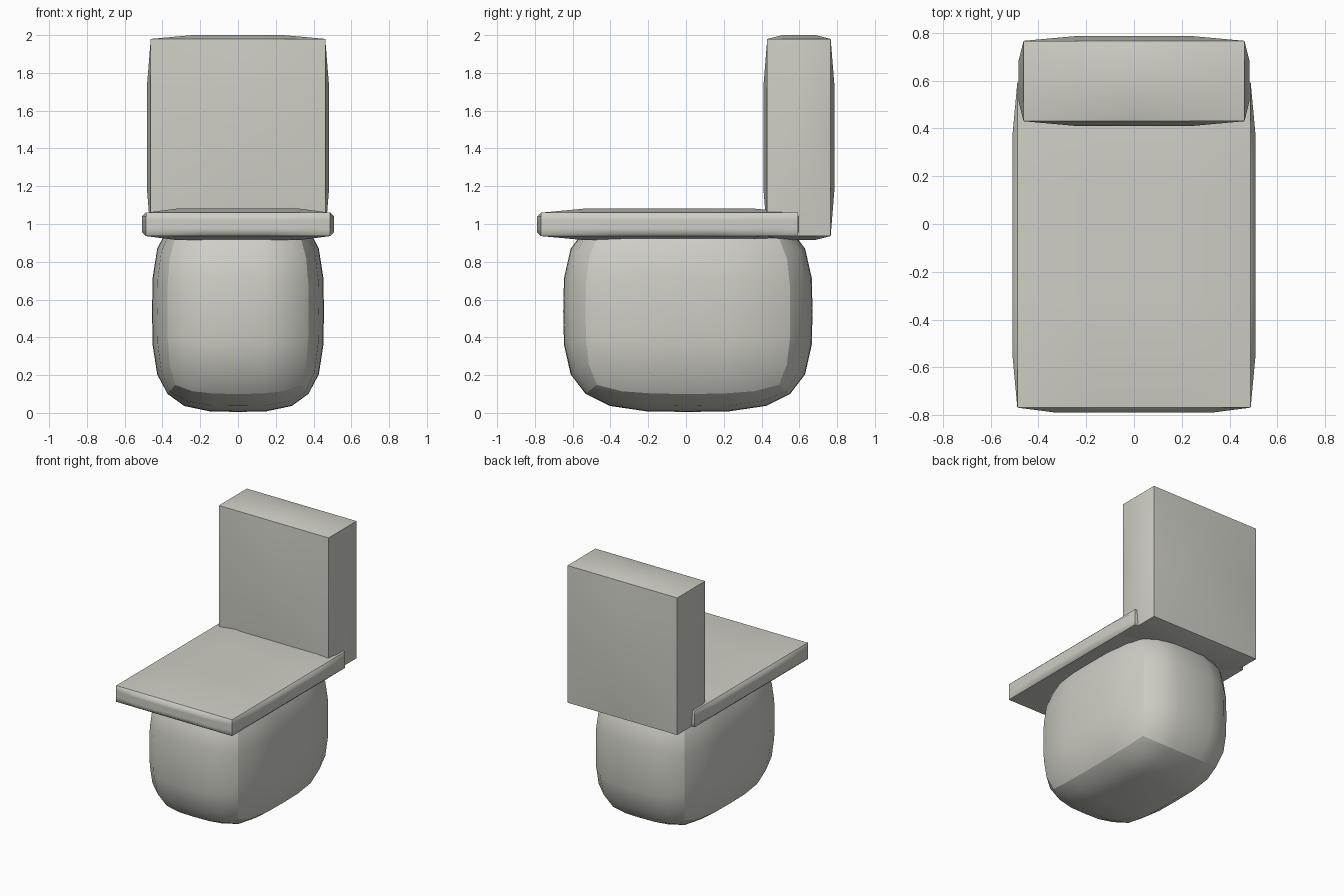
import bpy, bmesh

if "Cube" in bpy.data.objects:
    bpy.data.objects.remove(bpy.data.objects["Cube"])

mat = bpy.data.materials.new("warm pale grey")
mat.diffuse_color = (0.62, 0.62, 0.56, 1)
mat.use_nodes = True
mat.node_tree.nodes["Principled BSDF"].inputs["Base Color"].default_value = mat.diffuse_color


def block(name, centre, half, cuts, shape):
    """Subdivided cube, reshaped; shading is smooth inside each of the six sides."""
    bm = bmesh.new()
    bmesh.ops.create_cube(bm, size=2)
    bmesh.ops.subdivide_edges(bm, edges=bm.edges[:], cuts=cuts, use_grid_fill=True)
    for f in bm.faces:
        f.smooth = True
    for e in bm.edges:
        a, b = e.link_faces
        e.smooth = a.normal.dot(b.normal) > 0.5   # the cube's twelve edges stay sharp
    for v in bm.verts:
        p = shape(v.co.copy(), half)
        v.co = [centre[i] + p[i] for i in range(3)]
    bmesh.ops.recalc_face_normals(bm, faces=bm.faces[:])
    me = bpy.data.meshes.new(name)
    bm.to_mesh(me)
    bm.free()
    me.materials.append(mat)
    bpy.context.collection.objects.link(bpy.data.objects.new(name, me))


def padded(amount, flat):
    """Straight-edged box whose sides swell outwards by a fixed amount."""
    def shape(p, half):
        fall = [min(1, (1 - abs(c)) / (1 - flat)) for c in p]
        out = []
        for i in range(3):
            q = p[i] * half[i]
            if abs(p[i]) > 0.999:
                bulge = amount * fall[(i + 1) % 3] * fall[(i + 2) % 3]
                q += bulge if p[i] > 0 else -bulge
            out.append(q)
        return out
    return shape


def rounded(power):
    """Cube grid pulled onto a superellipsoid."""
    def shape(p, half):
        r = sum(abs(c) ** power for c in p) ** (1 / power)
        return [p[i] / r * half[i] for i in range(3)]
    return shape


# rounded pedestal
block("base", (0, 0.01, 0.537), (0.455, 0.66, 0.532), 5, rounded(3.5))
# thin padded seat
block("seat", (0, -0.088, 0.998), (0.488, 0.68, 0.062), 5, padded(0.021, 0.667))
# thick padded backrest
block("backrest", (0, 0.598, 1.458), (0.462, 0.168, 0.522), 3, padded(0.021, 0.5))
